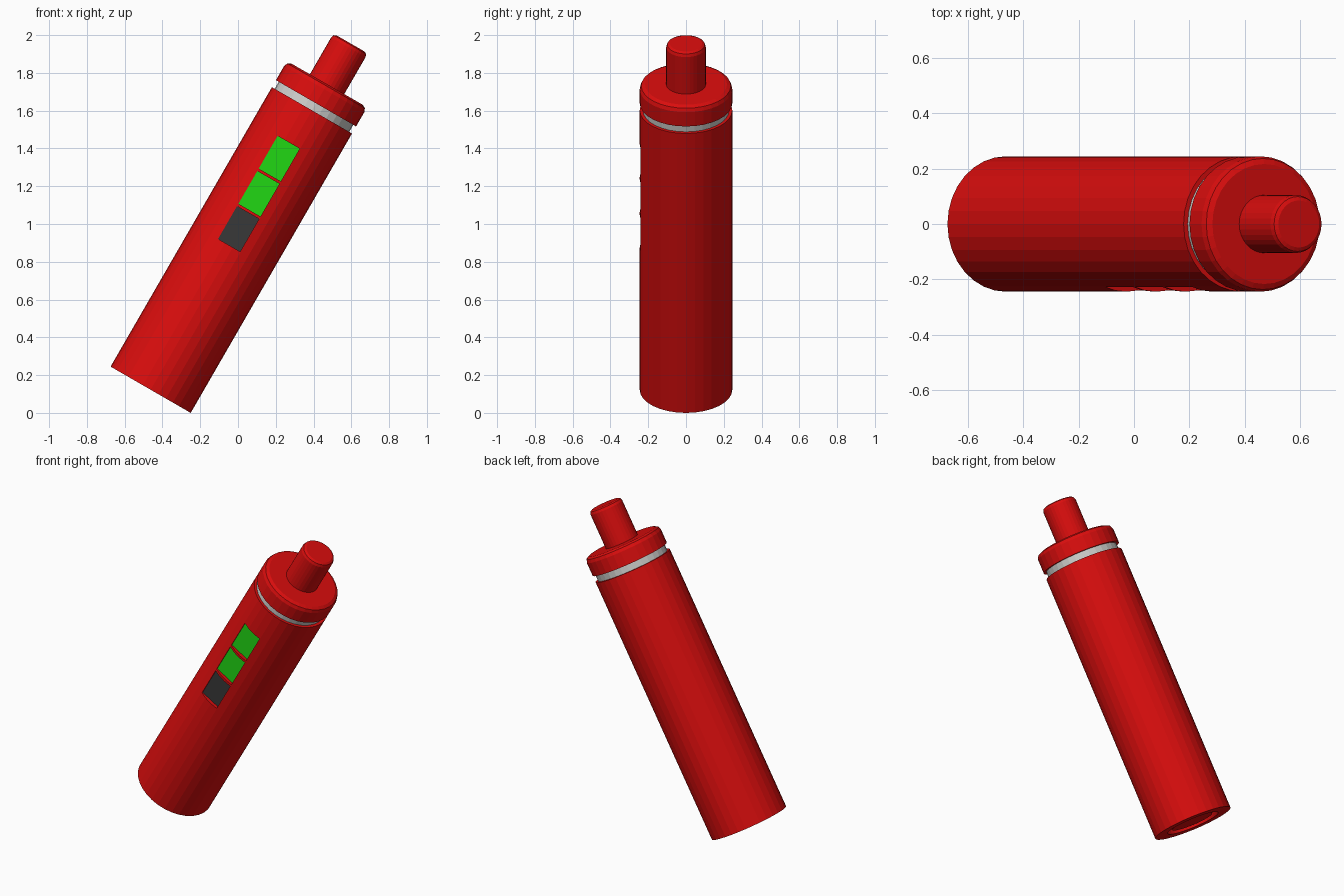
import bpy, bmesh, math
from mathutils import Matrix

cube = bpy.data.objects.get("Cube")
if cube:
    bpy.data.objects.remove(cube, do_unlink=True)

# The canister is built upright, then leaned towards +x
LEAN = Matrix.Translation((-0.4625, 0, 0.1225)) @ Matrix.Rotation(math.radians(30), 4, 'Y')
SIDES = 32


def material(name, rgb):
    m = bpy.data.materials.new(name)
    m.use_nodes = True
    m.diffuse_color = (*rgb, 1)
    bsdf = next(n for n in m.node_tree.nodes if n.type == 'BSDF_PRINCIPLED')
    bsdf.inputs["Base Color"].default_value = (*rgb, 1)
    return m


red = material("red", (0.7, 0.004, 0.004))
green = material("green", (0.015, 0.68, 0.007))
grey = material("dark grey", (0.04, 0.04, 0.04))
silver = material("light grey", (0.62, 0.62, 0.6))


def finish(bm, name, mat):
    bmesh.ops.recalc_face_normals(bm, faces=bm.faces)
    mesh = bpy.data.meshes.new(name)
    bm.to_mesh(mesh)
    bm.free()
    mesh.materials.append(mat)
    obj = bpy.data.objects.new(name, mesh)
    bpy.context.collection.objects.link(obj)
    obj.matrix_world = LEAN
    return obj


def lathe(name, profile, mat):
    """Closed solid of revolution from (radius, height) points, capped at both ends."""
    bm = bmesh.new()
    rings = []
    for r, h in profile:
        rings.append([bm.verts.new((r * math.cos(a), r * math.sin(a), h))
                      for a in (math.tau * i / SIDES for i in range(SIDES))])
    for low, high in zip(rings, rings[1:]):
        for i in range(SIDES):
            j = (i + 1) % SIDES
            bm.faces.new((low[i], low[j], high[j], high[i]))
    bm.faces.new(rings[0])
    bm.faces.new(rings[-1])
    return finish(bm, name, mat)


def box(name, lo, hi, mat):
    bm = bmesh.new()
    bmesh.ops.create_cube(bm, size=1)
    for v in bm.verts:
        v.co = [(a + b) / 2 + c * (b - a) for a, b, c in zip(lo, hi, v.co)]
    return finish(bm, name, mat)


# Main body with a stepped recess underneath
body = lathe("body", [(0.13, 0.01), (0.13, 0.03), (0.165, 0.03), (0.165, 0),
                      (0.245, 0), (0.245, 1.708)], red)
# Sealing ring, cap and top pin
lathe("sealing_ring", [(0.228, 1.70), (0.228, 1.76)], silver)
lathe("cap", [(0.245, 1.751), (0.245, 1.838), (0.237, 1.858), (0.217, 1.868)], red)
lathe("top_pin", [(0.105, 1.86), (0.105, 2.094), (0.099, 2.11), (0.085, 2.117)], red)

# Three indicator windows in shallow pockets on the front
for name, low, mat in (("lower_indicator", 0.87, grey),
                       ("middle_indicator", 1.085, green),
                       ("upper_indicator", 1.30, green)):
    left, right, high = -0.09, 0.045, low + 0.2
    cutter = box("pocket_cutter", (left, -0.3, low), (right, -0.216, high), red)
    cutter.hide_render = True
    mod = body.modifiers.new("pocket", 'BOOLEAN')
    mod.operation = 'DIFFERENCE'
    mod.solver = 'EXACT'
    mod.object = cutter
    bpy.context.view_layer.objects.active = body
    bpy.ops.object.modifier_apply(modifier=mod.name)
    bpy.data.objects.remove(cutter, do_unlink=True)
    box(name, (left, -0.221, low), (right, -0.214, high), mat)
